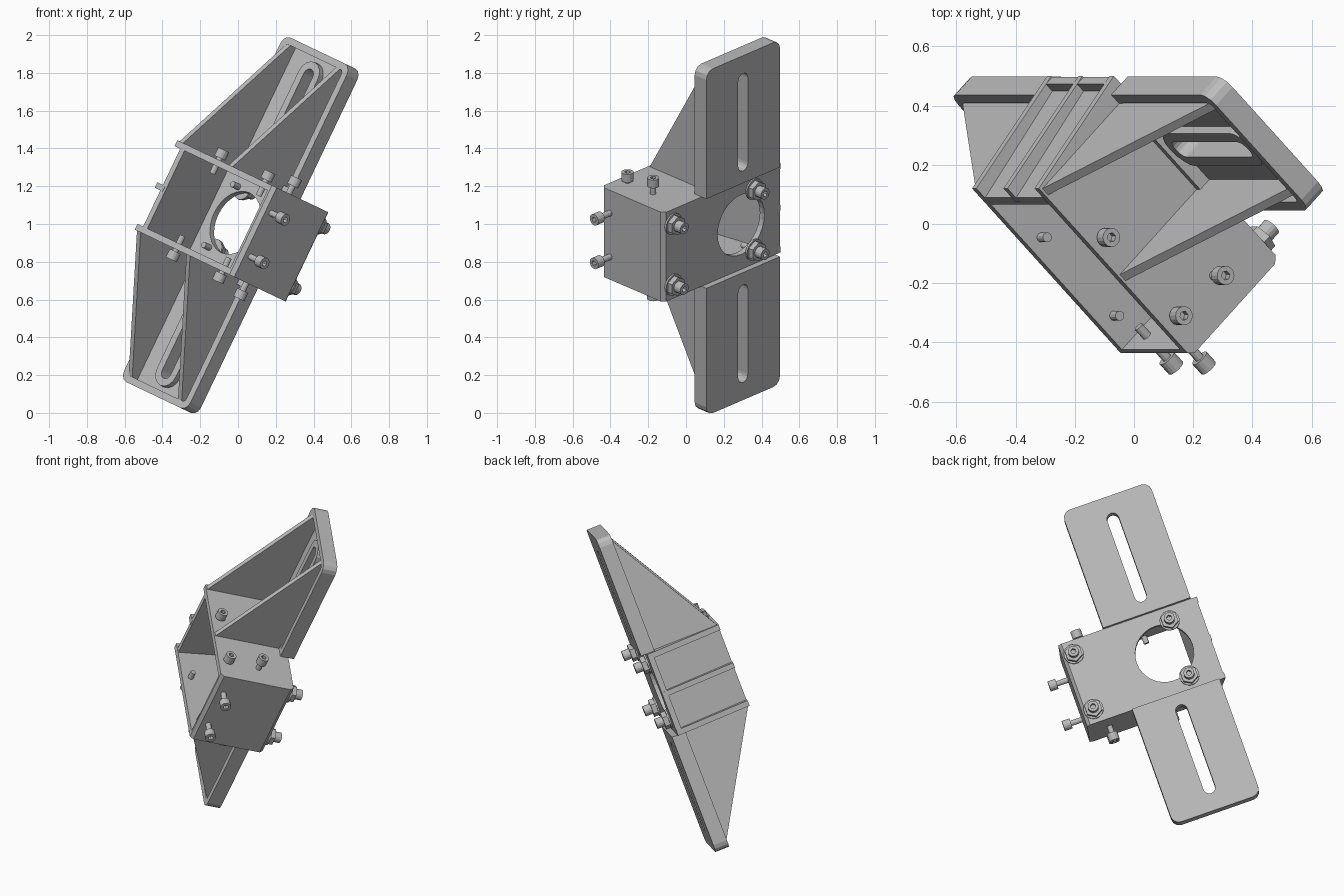
import bpy, math
from mathutils import Matrix, Vector

if "Cube" in bpy.data.objects:
    bpy.data.objects.remove(bpy.data.objects["Cube"])

# Local frame of the tilted bracket: length (a), width (b), depth (c)
T, H = math.radians(25.5), math.sqrt(0.5)
L = Vector((math.sin(T), 0, math.cos(T)))
W = Vector((-math.cos(T) * H, H, math.sin(T) * H))
N = L.cross(W)
AXES = {'c': (L, W, N), 'b': (N, L, W), 'a': (W, N, L)}
ORIGIN = Vector((0, 0, 1))

grey = bpy.data.materials.new("plain_grey")
grey.diffuse_color = (0.5, 0.5, 0.5, 1)
grey.use_nodes = True
grey.node_tree.nodes["Principled BSDF"].inputs["Base Color"].default_value = grey.diffuse_color


def sheet(name, axis, loops, lo, hi):
    """Extrude closed 2D loops (first outer, others holes) along a local axis.
    2D coordinates: axis c -> (a,b), axis b -> (c,a), axis a -> (b,c)."""
    cu = bpy.data.curves.new(name, 'CURVE')
    cu.dimensions, cu.fill_mode, cu.extrude = '2D', 'BOTH', abs(hi - lo) / 2
    for pts in loops:
        sp = cu.splines.new('POLY')
        sp.points.add(len(pts) - 1)
        for p, q in zip(sp.points, pts):
            p.co = (q[0], q[1], 0, 1)
        sp.use_cyclic_u = True
    tmp = bpy.data.objects.new(name + "_outline", cu)
    bpy.context.collection.objects.link(tmp)
    bpy.context.view_layer.update()
    dg = bpy.context.evaluated_depsgraph_get()
    me = bpy.data.meshes.new_from_object(tmp.evaluated_get(dg))
    bpy.data.objects.remove(tmp)
    me.materials.clear()
    me.materials.append(grey)
    for f in me.polygons:
        f.use_smooth = False
        f.material_index = 0
    u, v, n = AXES[axis]
    o = ORIGIN + n * ((lo + hi) / 2)
    me.transform(Matrix(((u.x, v.x, n.x, o.x), (u.y, v.y, n.y, o.y),
                         (u.z, v.z, n.z, o.z), (0, 0, 0, 1))))
    ob = bpy.data.objects.new(name, me)
    bpy.context.collection.objects.link(ob)
    return ob


def ring(x, y, r, n=20):
    return [(x + r * math.cos(2 * math.pi * i / n), y + r * math.sin(2 * math.pi * i / n))
            for i in range(n)]


def slot(x0, x1, y, r, n=8):
    arc = [math.pi * (i / n - 0.5) for i in range(n + 1)]
    return [(x1 + r * math.cos(t), y + r * math.sin(t)) for t in arc] + \
           [(x0 - r * math.cos(t), y - r * math.sin(t)) for t in arc]


def tab(x0, x1, y0, y1, r, s):
    """Rectangle with the two outer corners rounded, mirrored by s."""
    pts = [(x0, y1), (x0, y0)]
    for cy, start in ((y0 + r, -90), (y1 - r, 0)):
        for i in range(4):
            t = math.radians(start + 30 * i)
            pts.append((x1 - r + r * math.cos(t), cy + r * math.sin(t)))
    return [(s * x, y) for x, y in pts]


def bolt(name, axis, x, y, seat, out, gap, r=0.032, head=0.048):
    """Socket-head screw; out is +1/-1, gap lifts the head off the seat."""
    base = seat + out * gap
    sheet(name + "_head", axis, [ring(x, y, r, 16), ring(x, y, r * 0.5, 6)], base, base + out * head)
    sheet(name + "_shaft", axis, [ring(x, y, r * 0.52, 12)], seat - out * 0.08, base + out * head * 0.4)


B0, B1, C0, C1 = -0.095, 0.457, -0.247, -0.16
for s, side in ((1, "upper"), (-1, "lower")):
    # Slotted mounting plate with raised rim and raised slot collar
    opening = slot(s * 0.37, s * 0.87, 0.18, 0.036) if s > 0 else slot(-0.87, -0.37, 0.18, 0.036)
    collar = slot(0.37, 0.87, 0.18, 0.078) if s > 0 else slot(-0.87, -0.37, 0.18, 0.078)
    sheet(side + "_plate", 'c', [tab(0.262, 1.01, B0, B1, 0.05, s), opening], C0, -0.207)
    sheet(side + "_rim", 'c', [tab(0.262, 1.01, B0, B1, 0.05, s),
                               tab(0.29, 0.972, B0 + 0.04, B1 - 0.04, 0.02, s)], -0.21, C1)
    sheet(side + "_slot_collar", 'c', [collar, opening], -0.21, -0.175)
    # Triangular gussets
    for lo in (-0.025, 0.385):
        sheet(side + "_gusset", 'b', [[(0.253, s * 0.25), (-0.165, s * 0.975),
                                       (-0.21, s * 0.975), (-0.21, s * 0.25)]], lo, lo + 0.03)
    # End wall of the box
    a0, a1 = sorted((s * 0.228, s * 0.262))
    sheet(side + "_end_wall", 'a', [[(-0.38, 0.235), (-0.38, -0.19), (-0.36, -0.212),
                                     (0.495, -0.212), (0.425, 0.255), (-0.36, 0.255)]], a0, a1)
    # Screws through the end walls and the side wall
    for i, (b, c) in enumerate(((0.136, 0.2), (-0.243, 0.195), (-0.246, 0.0))):
        bolt(side + "_end_screw", 'a', b, c, s * 0.262, s, 0.045 if i == 2 else 0.012)
    bolt(side + "_side_screw", 'b', 0.19, s * 0.128, -0.38, -1, 0.07)
    # Nuts, washers and bolt ends on the back
    for b in (-0.31, 0.295):
        a = s * 0.178
        sheet(side + "_washer", 'c', [ring(a, b, 0.06)], -0.222, -0.21)
        sheet(side + "_nut", 'c', [ring(a, b, 0.054, 6)], -0.252, -0.22)
        bolt(side + "_back_bolt", 'c', a, b, -0.21, -1, 0.04)

# Open box: back wall with round hole, sloped wall, side wall, middle rib
A = 0.25
sheet("back_wall", 'c', [[(-A, -0.36), (A, -0.36), (A, 0.49), (-A, 0.49)],
                         ring(0, 0.2, 0.175, 32)], -0.212, -0.178)
sheet("sloped_wall", 'a', [[(0.345, 0.253), (0.38, 0.253), (0.46, -0.2), (0.425, -0.2)]], -A, A)
sheet("side_wall", 'a', [[(-0.38, 0.235), (-0.38, -0.19), (-0.36, -0.212),
                          (-0.345, -0.2), (-0.345, 0.255), (-0.36, 0.255)]], -A, A)
sheet("middle_rib", 'a', [[(0.36, 0.255), (0.425, 0.255), (0.495, -0.212), (0.44, -0.2)]],
      -0.016, 0.016)
